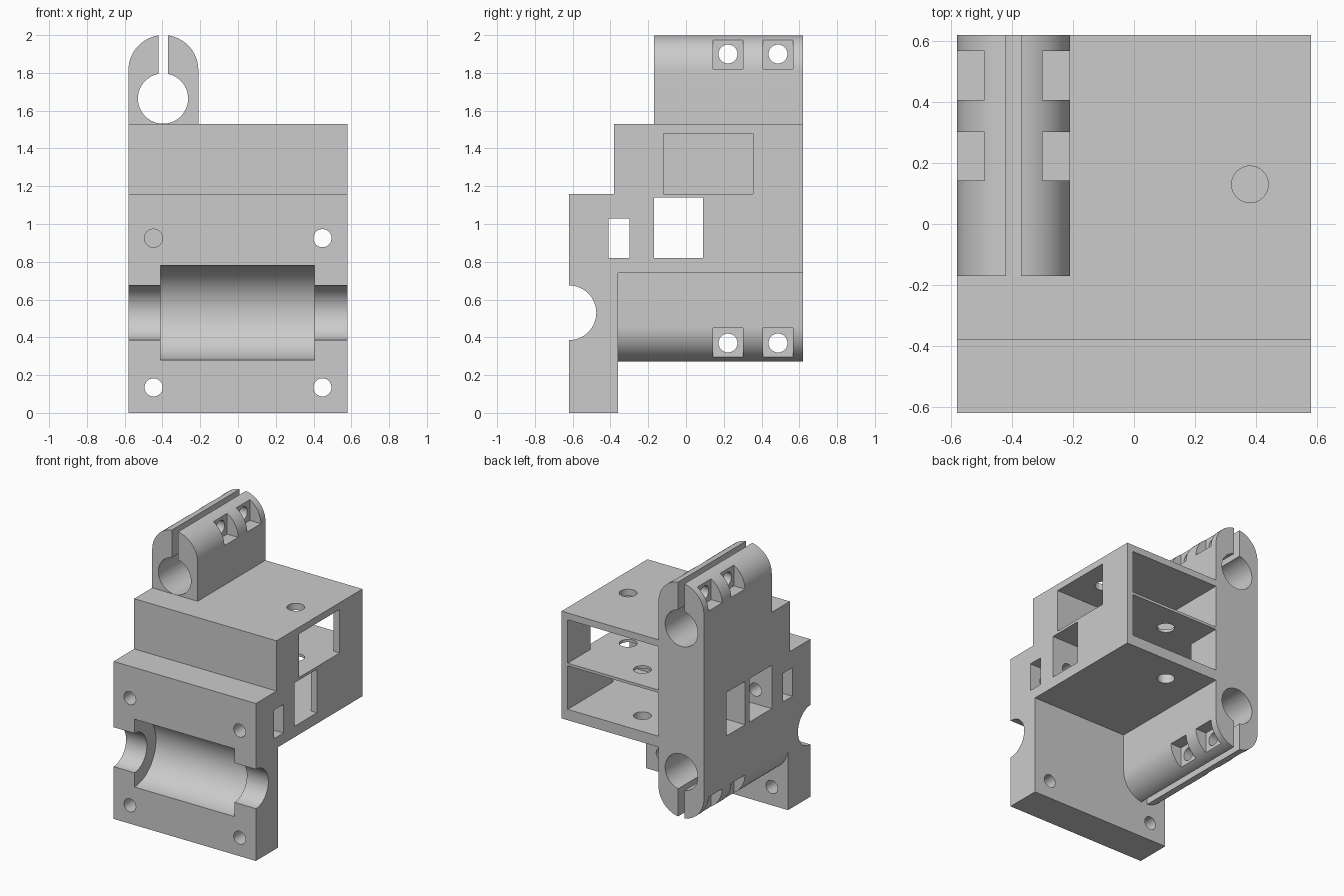
import bpy, bmesh, math
from mathutils import Matrix, Vector

cube = bpy.data.objects.get("Cube")
if cube:
    bpy.data.objects.remove(cube, do_unlink=True)

grey = bpy.data.materials.new("plain grey")
grey.use_nodes = True
grey.diffuse_color = (0.6, 0.6, 0.6, 1)
grey.node_tree.nodes["Principled BSDF"].inputs["Base Color"].default_value = (0.6, 0.6, 0.6, 1)


def finish(name, bm):
    bmesh.ops.recalc_face_normals(bm, faces=bm.faces)
    mesh = bpy.data.meshes.new(name)
    bm.to_mesh(mesh)
    bm.free()
    mesh.materials.append(grey)
    obj = bpy.data.objects.new(name, mesh)
    bpy.context.collection.objects.link(obj)
    return obj


def box(name, x, y, z):
    bm = bmesh.new()
    lo, hi = Vector((x[0], y[0], z[0])), Vector((x[1], y[1], z[1]))
    bmesh.ops.create_cube(bm, size=1, matrix=Matrix.Translation((lo + hi) / 2) @ Matrix.Diagonal((hi - lo).to_4d()))
    return finish(name, bm)


def rod(name, axis, start, length, radius, sides=48):
    bm = bmesh.new()
    direction = Vector([float(axis == a) for a in "xyz"])
    turn = direction.to_track_quat("Z", "Y").to_matrix().to_4x4()
    middle = Vector(start) + direction * length / 2
    bmesh.ops.create_cone(bm, cap_ends=True, segments=sides, radius1=radius, radius2=radius,
                          depth=length, matrix=Matrix.Translation(middle) @ turn)
    return finish(name, bm)


def rounded_block(name, x, y, z_base, z_tip):
    """Block along y whose tip, up or down, is a half circle."""
    radius, cx = (x[1] - x[0]) / 2, (x[0] + x[1]) / 2
    sign = 1 if z_tip > z_base else -1
    cz = z_tip - sign * radius
    pts = [(x[1], z_base)]
    for i in range(33):
        a = math.pi * i / 32
        pts.append((cx + radius * math.cos(a), cz + sign * radius * math.sin(a)))
    pts.append((x[0], z_base))
    bm = bmesh.new()
    face = bm.faces.new([bm.verts.new((px, y[0], pz)) for px, pz in pts])
    new = bmesh.ops.extrude_face_region(bm, geom=[face])["geom"]
    bmesh.ops.translate(bm, vec=(0, y[1] - y[0], 0), verts=[v for v in new if isinstance(v, bmesh.types.BMVert)])
    return finish(name, bm)


def combine(target, tool, operation):
    mod = target.modifiers.new(tool.name, "BOOLEAN")
    mod.operation, mod.solver, mod.object = operation, "EXACT", tool
    bpy.context.view_layer.objects.active = target
    bpy.ops.object.modifier_apply(modifier=mod.name)
    bpy.data.objects.remove(tool, do_unlink=True)


# Solid parts: housing, front plate, upper and lower rod clamps
W, BACK, COL = 0.58, 0.62, -0.21
bracket = box("bracket", (-W, W), (-0.38, BACK), (0.74, 1.53))
solids = [
    box("front_plate", (-W, W), (-BACK, -0.36), (0, 1.16)),
    rounded_block("upper_clamp", (-W, COL), (-0.17, BACK), 1.35, 2.0),
    rounded_block("lower_clamp", (-W, COL), (-0.37, BACK), 0.9, 0.27),
]
for part in solids:
    combine(bracket, part, "UNION")

cuts = [
    # Cavities open at the back
    box("upper_cavity", (COL, 0.53), (-0.12, 0.8), (1.16, 1.48)),
    box("lower_cavity", (COL, 0.53), (-0.17, 0.8), (0.82, 1.14)),
    # Side windows and the nut slot
    box("upper_window", (0.4, 0.8), (-0.12, 0.355), (1.16, 1.48)),
    box("through_window", (-0.8, 0.8), (-0.17, 0.09), (0.82, 1.14)),
    box("column_window", (-0.8, 0), (0.14, 0.355), (0.82, 1.14)),
    box("nut_slot", (-0.8, 0.8), (-0.41, -0.30), (0.82, 1.03)),
    # Vertical holes through the roof, shelf and floor
    rod("roof_hole", "z", (0.38, 0.13, 1.0), 0.8, 0.06),
    rod("floor_hole", "z", (0.065, 0.415, 0.6), 0.7, 0.06),
    # Bearing seat and shaft groove across the front
    rod("bearing_seat", "x", (-0.41, -BACK, 0.53), 0.815, 0.25, 96),
    rod("shaft_groove", "x", (-0.8, -BACK, 0.53), 1.6, 0.145, 64),
]
# Plate screw holes
for x in (-0.447, 0.447):
    cuts.append(rod("low_screw_hole", "y", (x, -0.8, 0.135), 0.7, 0.048))
    cuts.append(rod("high_screw_hole", "y", (x, -0.8, 0.925), 0.75, 0.048))
# Clamp bores, slots, pockets and cross holes
for bore_z, slot, screw_z, front in ((1.664, (1.68, 2.1), 1.9, -0.3), (0.606, (0.2, 0.59), 0.37, -0.36)):
    cuts.append(rod("clamp_bore", "y", (-0.397, front, bore_z), 0.8 - front, 0.133, 64))
    cuts.append(box("clamp_slot", (-0.42, -0.37), (front, 0.8), slot))
    for y in (0.222, 0.487):
        cuts.append(rod("clamp_screw_hole", "x", (-0.7, y, screw_z), 0.6, 0.05))
        for x in ((-0.7, -0.49), (-0.30, -0.1)):
            cuts.append(box("nut_pocket", x, (y - 0.08, y + 0.08), (screw_z - 0.08, screw_z + 0.08)))
for cutter in cuts:
    cutter.hide_render = True
    combine(bracket, cutter, "DIFFERENCE")

bpy.ops.object.select_all(action="DESELECT")
bracket.select_set(True)
bpy.context.view_layer.objects.active = bracket
bpy.ops.object.shade_smooth_by_angle(angle=math.radians(30))
